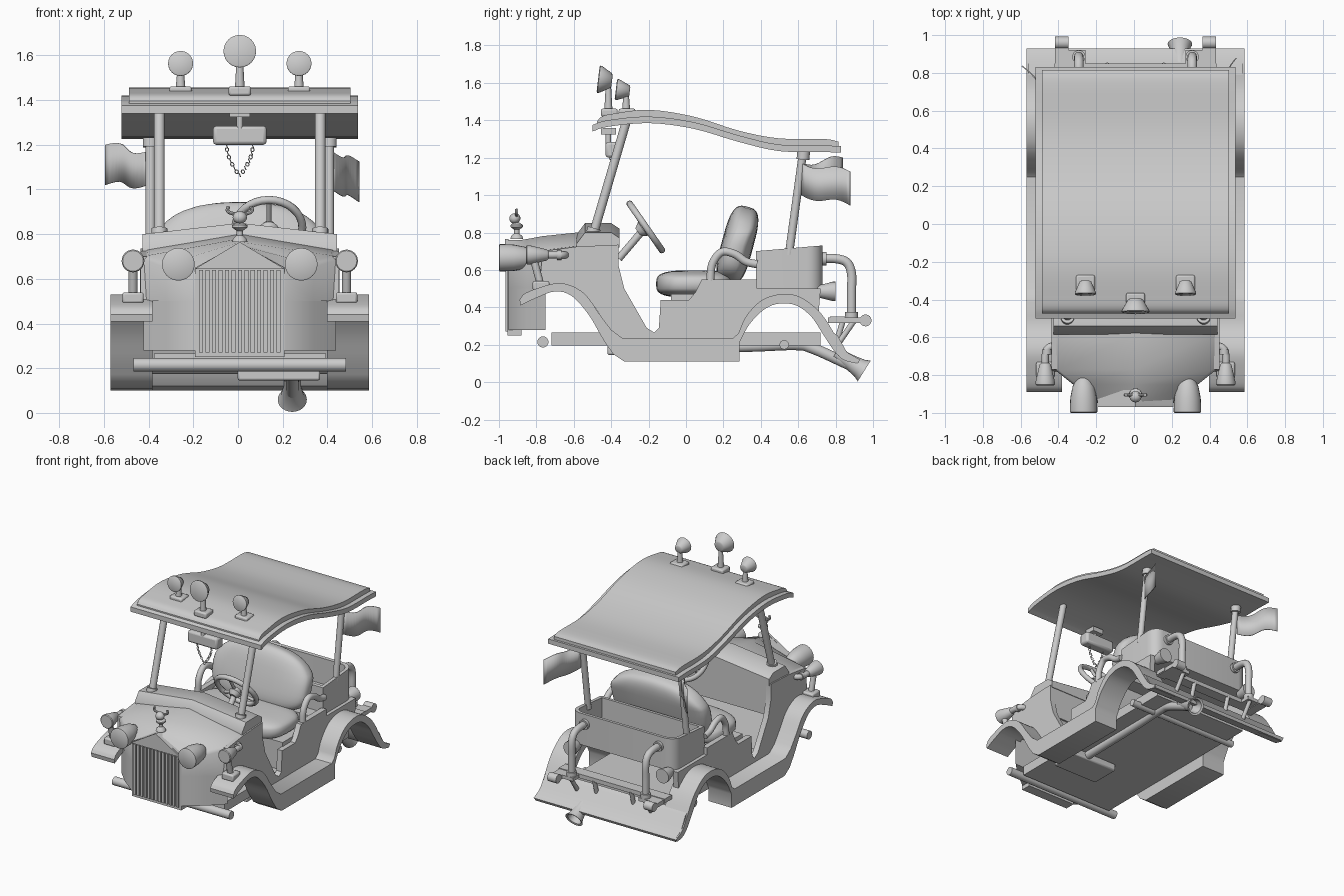
import bpy, bmesh, math
from mathutils import Vector as V, Matrix

if "Cube" in bpy.data.objects:
    bpy.data.objects.remove(bpy.data.objects["Cube"])

SIDES = ((-1, "left"), (1, "right"))

def mesh(name, verts, faces):
    bm = bmesh.new()
    vs = [bm.verts.new(v) for v in verts]
    for f in faces:
        bm.faces.new([vs[i] for i in f])
    bmesh.ops.recalc_face_normals(bm, faces=bm.faces)
    me = bpy.data.meshes.new(name)
    bm.to_mesh(me)
    bm.free()
    ob = bpy.data.objects.new(name, me)
    bpy.context.collection.objects.link(ob)
    return ob

def loft(name, rings, caps=True):
    n = len(rings[0])
    faces = [(i*n+j, i*n+(j+1) % n, (i+1)*n+(j+1) % n, (i+1)*n+j)
             for i in range(len(rings)-1) for j in range(n)]
    if caps:
        faces += [tuple(range(n)), tuple(range((len(rings)-1)*n, len(rings)*n))]
    return mesh(name, [v for r in rings for v in r], faces)

def extrude(name, pts, a, b, axis="x"):
    put = {"x": lambda p, t: (t, *p), "y": lambda p, t: (p[0], t, p[1]), "z": lambda p, t: (*p, t)}[axis]
    return loft(name, [[put(p, t) for p in pts] for t in (a, b)])

def box(name, x0, x1, y0, y1, z0, z1, bevel=0):
    ob = extrude(name, [(x0, y0), (x1, y0), (x1, y1), (x0, y1)], z0, z1, "z")
    if bevel:
        m = ob.modifiers.new("bevel", "BEVEL")
        m.width, m.segments = bevel, 2
    return ob

def lathe(name, p, d, prof, n=20):
    # prof holds (radius, distance along d)
    rot = V(d).to_track_quat("Z", "Y")
    rings = [[V(p) + rot @ V((r*math.cos(k*math.tau/n), r*math.sin(k*math.tau/n), t)) for k in range(n)]
             for r, t in prof]
    return loft(name, rings)

def rod(name, a, b, r, r2=None):
    d = V(b) - V(a)
    return lathe(name, a, d, [(r, 0), (r2 or r, d.length)], 16)

def smooth(pts, n=4):
    # Catmull-Rom interpolation through the points
    P = [V(p) for p in pts]
    P = [2*P[0]-P[1]] + P + [2*P[-1]-P[-2]]
    out = []
    for i in range(1, len(P)-2):
        a, b, c, d = P[i-1:i+3]
        for k in range(n):
            t = k/n
            out.append(0.5*(2*b + (c-a)*t + (2*a-5*b+4*c-d)*t*t + (3*b-a-3*c+d)*t**3))
    return out + [P[-2]]

def tube(name, pts, r, n=14):
    P = smooth(pts, 5)
    rings = []
    for i, p in enumerate(P):
        t = (P[min(i+1, len(P)-1)] - P[max(i-1, 0)]).normalized()
        q = last_t.rotation_difference(t) @ q if i else V((0, 0, 1)).rotation_difference(t)
        last_t = t
        rings.append([p + q @ V((r*math.cos(k*math.tau/n), r*math.sin(k*math.tau/n), 0)) for k in range(n)])
    return loft(name, rings)

def cushion(name, c, size, tilt=0, e=0.5, nu=36, nv=18):
    pw = lambda a: math.copysign(abs(a)**e, a)
    R = Matrix.Rotation(math.radians(tilt), 3, "X")
    rings = []
    for j in range(nv+1):
        v = -math.pi/2 + 0.02 + (math.pi-0.04)*j/nv
        rings.append([V(c) + R @ V((size[0]*pw(math.cos(v))*pw(math.cos(u)), size[1]*pw(math.cos(v))*pw(math.sin(u)),
                      size[2]*pw(math.sin(v)))) for u in (k*math.tau/nu for k in range(nu))])
    return loft(name, rings)

def ring(name, p, d, R, r, n=32, m=10):
    bpy.ops.mesh.primitive_torus_add(location=p, rotation=V(d).to_track_quat("Z", "Y").to_euler(),
                                     major_radius=R, minor_radius=r, major_segments=n, minor_segments=m)
    bpy.context.object.name = name

# hood, cowl and tapered nose
hood = [(-.95, .20, .64, .75), (-.85, .33, .67, .765), (-.77, .43, .705, .78), (-.58, .435, .73, .80), (-.36, .44, .74, .81)]
loft("hood", [[(-w, y, .5), (-w, y, s-.02), (-w+.02, y, s), (0, y, p), (w-.02, y, s), (w, y, s-.02), (w, y, .5)] for y, w, s, p in hood])
loft("cowl", [[(-.435, y, .72), (-.435, y, z), (0, y, z+.05), (.435, y, z), (.435, y, .72)]
              for y, z in ((-.585, .74), (-.54, .80), (-.40, .80), (-.355, .77))])
extrude("nose", [(-.2, -.95), (-.33, -.85), (-.43, -.75), (.43, -.75), (.33, -.85), (.2, -.95)], .28, .51, "z")

# radiator with slats
extrude("radiator_shell", [(-.2, .25), (.2, .25), (.2, .65), (0, .76), (-.2, .65)], -.955, -.88, "y")
for i in range(13):
    x = -.174 + i*.029
    box("grille_slat", x-.009, x+.009, -.966, -.95, .27, .64)
extrude("radiator_cap", [(-.2, .645), (.2, .645), (0, .765)], -.968, -.95, "y")

# body sides and fenders with running boards
panel = [(-.36, .735), (-.36, .62), (-.33, .5), (-.25, .36), (-.21, .29), (-.17, .265), (-.145, .29), (-.135, .44), (.016, .44),
         (.05, .48), (.085, .55), (.38, .55), (.38, .5), (.72, .5), (.71, .38), (.6, .44), (.5, .45), (.4, .41), (.32, .31),
         (.28, .2), (-.34, .2), (-.42, .3), (-.5, .42), (-.6, .49), (-.7, .51), (-.78, .5), (-.77, .70), (-.58, .725)]
top = smooth([(-.89, .44), (-.86, .475), (-.77, .51), (-.68, .53), (-.6, .51), (-.53, .46), (-.46, .36), (-.4, .28)]) + [V((-.34, .235)), V((.25, .235))] \
    + smooth([(.28, .26), (.32, .35), (.4, .435), (.5, .47), (.6, .46), (.69, .40), (.75, .33), (.81, .23), (.86, .16), (.93, .12)])
low = smooth([(-.885, .41), (-.8, .45), (-.7, .485), (-.61, .46), (-.52, .36), (-.45, .24), (-.39, .15)]) + [V((-.33, .11)), V((.285, .11))] \
    + smooth([(.285, .21), (.34, .31), (.42, .39), (.5, .42), (.59, .41), (.67, .35), (.73, .26), (.79, .17), (.84, .12), (.91, .10)])
for s, side in SIDES:
    extrude(side + "_body_side", panel, s*.405, s*.445)
    extrude(side + "_fender", top + low[::-1], s*.39, s*.578)

# chassis plate, toe board and seat base
box("chassis_plate", -.385, .385, -.72, .72, .195, .265)
extrude("toe_board", [(-.42, .52), (-.38, .52), (-.28, .24), (-.33, .22)], -.41, .41)
box("seat_base", -.41, .41, -.08, .29, .25, .47)
box("rear_deck", -.41, .41, .28, .40, .47, .52)
extrude("rear_apron", [(.78, .27), (.81, .25), (.86, .16), (.93, .12), (.92, .10), (.84, .12), (.79, .19)], -.57, .57)

# open luggage box behind the seat
def rounded(w, y0, y1, z, r):
    back = [(w-r+r*math.cos(a), y1-r+r*math.sin(a)) for a in (k*math.pi/12 for k in range(7))]
    pts = [(w, y0)] + back + [(-x, y) for x, y in back[::-1]] + [(-w, y0)]
    return [(x, y, z + .085*(y-.37) * (z > .65)) for x, y in pts]
loft("luggage_box", [rounded(.42, .375, .73, .5, .08), rounded(.42, .375, .73, .70, .08),
                     rounded(.395, .40, .705, .70, .06), rounded(.395, .40, .705, .54, .06)])

# seat
cushion("seat_cushion", (0, .05, .525), (.385, .21, .073), 0, .6)
back = cushion("seat_back", (0, .275, .735), (.385, .085, .21), -15, .6)
for v in back.data.vertices:
    if v.co.z > .75:
        v.co.z -= .35*v.co.x**2 * min(1, (v.co.z-.75)/.12)
for s, side in SIDES:
    tube(side + "_arm_rail", [(s*.425, .13, .54), (s*.425, .14, .63), (s*.425, .19, .695), (s*.425, .26, .685), (s*.425, .32, .645), (s*.425, .38, .63)], .022)

# steering wheel
c, n = V((.13, -.215, .83)), V((0, -.82, -.57)).normalized()
ring("steering_wheel", c, n, .15, .018)
rod("steering_column", c, V((.13, -.36, .66)), .02)
lathe("steering_hub", c - n*.01, n, [(.03, 0), (.045, .03), (.025, .06)])
for k in range(3):
    a = math.radians(90 + 120*k)
    rod("steering_spoke", c + n*.01, c + .15*(V((1, 0, 0))*math.cos(a) + n.cross(V((1, 0, 0)))*math.sin(a)), .011)

# two-layer wavy roof on four posts
def roof(name, pts, half, t):
    p = smooth(pts)
    extrude(name, p + [V((q.x, q.y-t)) for q in p[::-1]], -half, half)
roof("roof_rim", [(-.5, 1.375), (-.42, 1.40), (-.2, 1.42), (.04, 1.39), (.28, 1.32), (.5, 1.27), (.74, 1.265), (.83, 1.262)], .53, .035)
roof("roof_top", [(-.475, 1.395), (-.45, 1.42), (-.39, 1.435), (-.2, 1.456), (.04, 1.42), (.28, 1.345), (.5, 1.303), (.74, 1.30), (.815, 1.285)], .495, .045)
for s, side in SIDES:
    x = s*.36
    rod(side + "_front_post", (x, -.49, .81), (x, -.32, 1.39), .024)
    lathe(side + "_front_post_foot", (x, -.50, .79), (0, .28, .96), [(.036, 0), (.036, .035)])
    rod(side + "_rear_post", (s*.40, .55, .68), (s*.40, .63, 1.26), .022)
    lathe(side + "_rear_post_cap", (s*.40, .625, 1.19), (0, .1, 1), [(.034, 0), (.034, .06)])

# waving flags on the rear posts
def flag(name, a, b, h0, h1, amp):
    rings = []
    for i in range(15):
        t = i/14
        p = V(a).lerp(V(b), t) + V((amp*math.sin(t*6.3), 0, -.015*math.sin(t*6.3)))
        rings.append((p, p - V((0, 0, h0 + (h1-h0)*t))))
    ob = mesh(name, [v for r in rings for v in r], [(2*i, 2*i+1, 2*i+3, 2*i+2) for i in range(14)])
    ob.modifiers.new("cloth", "SOLIDIFY").thickness = .006
flag("right_flag", (.41, .62, 1.17), (.53, .88, 1.125), .17, .18, .014)
flag("left_flag", (-.41, .63, 1.17), (-.6, .84, 1.20), .15, .18, -.012)

# roof spotlights
for x, y, z, r in ((-.265, -.375, 1.565, .056), (0, -.47, 1.62, .073), (.265, -.375, 1.565, .056)):
    base = y + .055
    box("spotlight_base", x-.05, x+.05, base-.04, base+.05, 1.42, 1.462, .01)
    rod("spotlight_stem", (x, base, 1.45), (x, base, z-r*.4), .022, .014)
    lathe("spotlight", (x, y, z), (0, 1, -.12), [(r*.9, 0), (r, .004), (r, .012), (r*.55, .07), (r*.4, .075)], 24)

# headlights and fender lamps
for s, side in SIDES:
    lathe(side + "_headlight", (s*.275, -1, .665), (0, 1, 0),
          [(.066, 0), (.073, .004), (.073, .02), (.07, .08), (.058, .14), (.035, .185), (.005, .205)], 24)
    x = s*.478
    lathe(side + "_fender_lamp", (x, -.855, .68), (0, 1, 0), [(.046, 0), (.051, .005), (.051, .02), (.03, .11), (.02, .12)], 24)
    tube(side + "_lamp_arm", [(x, -.76, .68), (x, -.70, .68), (s*.465, -.66, .68), (s*.425, -.64, .68)], .02)
    lathe(side + "_lamp_collar", (s*.47, -.69, .68), (0, 1, 0), [(.026, 0), (.026, .025)])
    rod(side + "_lamp_stem", (x, -.775, .51), (x, -.815, .66), .02)
    box(side + "_lamp_foot", x-.048, x+.048, -.82, -.73, .49, .54, .01)

# horned hood ornament
lathe("ornament_base", (0, -.905, .765), (0, 0, 1), [(.035, 0), (.03, .015), (.014, .03), (.014, .05), (.034, .065), (.034, .075), (.012, .09)])
cushion("ornament_head", (0, -.915, .875), (.032, .03, .028), 20, 1, 16, 10)
for s, side in SIDES:
    tube(side + "_ornament_horn", [(0, -.905, .89), (s*.035, -.905, .893), (s*.055, -.905, .905), (s*.05, -.905, .925)], .008, 8)

# overhead mirror with hanging chain
box("mirror", -.12, .12, -.43, -.35, 1.20, 1.285, .015)
rod("mirror_stem", (0, -.415, 1.24), (0, -.415, 1.34), .015)
box("mirror_mount", -.045, .045, -.455, -.375, 1.325, 1.36)
links = [V((s*.058*math.cos(k*.19), -.40, 1.195 - .0165*k)) for s in (-1, 1) for k in range(8)] + [V((0, -.40, 1.065))]
for i, p in enumerate(links):
    ring("chain_link", p, (1, (i % 2)*2, .4), .0085, .0025, 10, 5)

# bumper, axle bar, muffler and exhaust
rod("front_bumper", (-.475, -.765, .215), (.475, -.765, .215), .03)
rod("rear_axle_bar", (-.45, .525, .2), (.45, .525, .2), .025)
box("muffler", -.01, .36, -.42, -.2, .145, .20, .01)
tube("exhaust_pipe", [(.235, -.3, .18), (.235, .3, .19), (.235, .58, .20), (.235, .68, .18), (.235, .88, .09)], .03)
lathe("exhaust_tip", (.235, .80, .155), (0, .8, -.5), [(.035, 0), (.04, .08), (.052, .15), (.065, .18), (.05, .175), (.035, .08)], 24)

# rear guard tubes, brackets and tail lamps
box("rear_cross_bar", -.43, .43, .77, .85, .32, .35)
for s, side in SIDES:
    x = s*.3
    tube(side + "_guard_tube", [(x, .72, .66), (x, .80, .66), (x, .86, .64), (x, .885, .58), (x, .885, .48), (x, .885, .34)], .025)
    lathe(side + "_guard_flange", (x, .725, .66), (0, 1, 0), [(.036, 0), (.036, .025)])
    lathe(side + "_guard_foot", (x, .885, .34), (0, 0, 1), [(.035, 0), (.035, .035)])
    box(side + "_bumper_bracket", s*.355, s*.425, .76, .96, .315, .345)
    rod(side + "_bracket_roll", (s*.355, .96, .33), (s*.425, .96, .33), .032)
    box(side + "_guard_plate", s*.265, s*.365, .80, .92, .32, .345)
    for y0, y1, xx in ((.90, .81, .3), (.84, .80, .15)):
        rod(side + "_apron_stay", (s*xx, y0, .33), (s*xx, y1, .20), .015)
    lathe(side + "_tail_lamp", (s*.375, .70, .485), (0, 1, 0), [(.03, 0), (.052, .085), (.052, .10), (.042, .10)])

# shading and small sideways centring
for ob in bpy.context.collection.objects:
    ob.location.x += .008
    ob.select_set(True)
    bpy.context.view_layer.objects.active = ob
bpy.ops.object.shade_smooth_by_angle(angle=math.radians(38))
